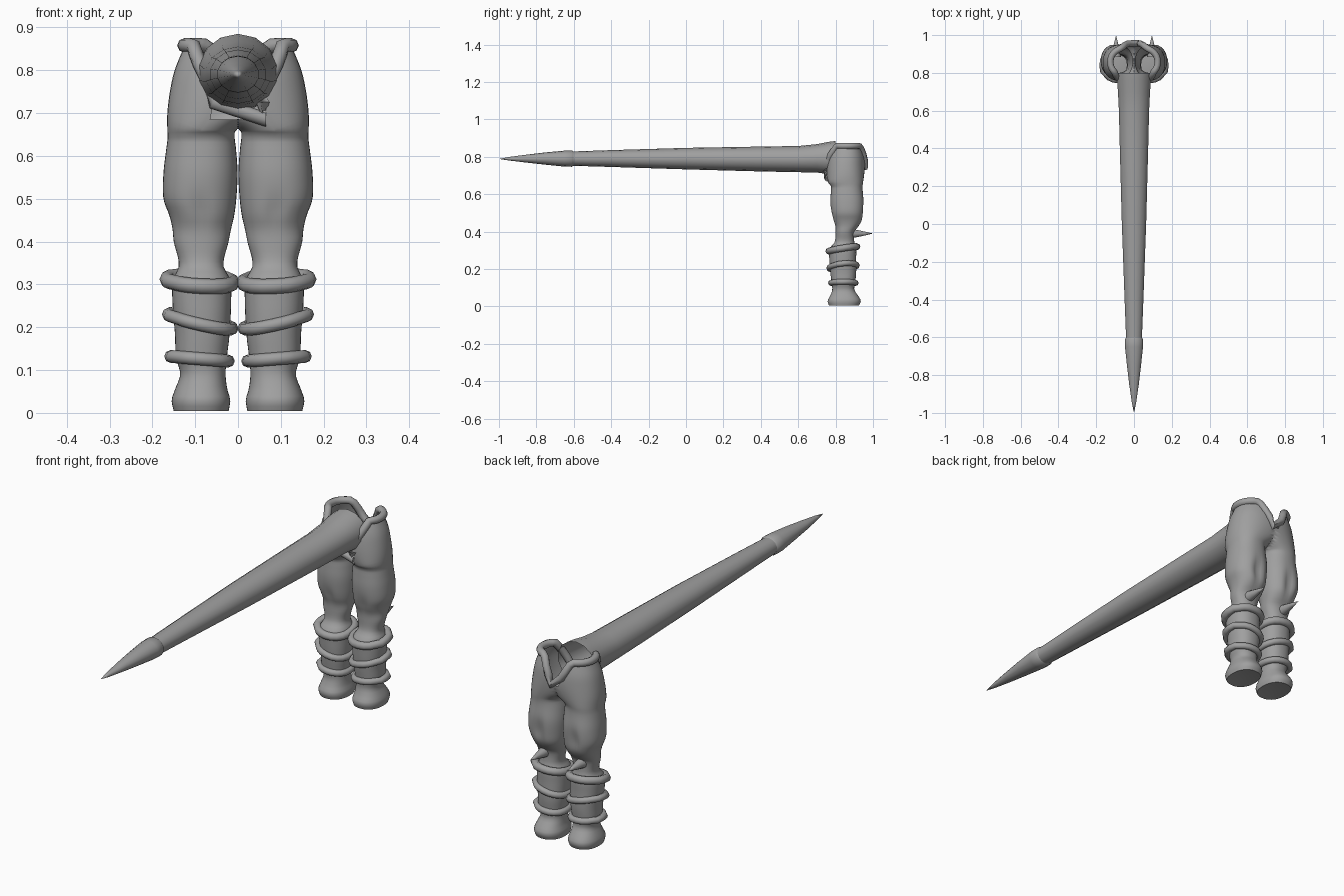
import bpy, bmesh, math
from mathutils import Vector

if "Cube" in bpy.data.objects:
    bpy.data.objects.remove(bpy.data.objects["Cube"])

grey = bpy.data.materials.new("plain grey")
grey.diffuse_color = (0.35, 0.35, 0.35, 1)
grey.use_nodes = True
grey.node_tree.nodes["Principled BSDF"].inputs["Base Color"].default_value = grey.diffuse_color


def finish(name, bm, angle=50):
    bmesh.ops.remove_doubles(bm, verts=bm.verts, dist=0.0003)
    bmesh.ops.recalc_face_normals(bm, faces=bm.faces)
    mesh = bpy.data.meshes.new(name)
    bm.to_mesh(mesh)
    bm.free()
    ob = bpy.data.objects.new(name, mesh)
    bpy.context.collection.objects.link(ob)
    mesh.materials.append(grey)
    bpy.ops.object.select_all(action='DESELECT')
    ob.select_set(True)
    bpy.context.view_layer.objects.active = ob
    bpy.ops.object.shade_smooth_by_angle(angle=math.radians(angle))
    return ob


def loft(rings, loop=False, cap_start=False):
    """Skin a list of closed rings."""
    bm = bmesh.new()
    vs = [[bm.verts.new(p) for p in ring] for ring in rings]
    n = len(vs[0])
    for k in range(len(vs) if loop else len(vs) - 1):
        a, b = vs[k], vs[(k + 1) % len(vs)]
        for i in range(n):
            j = (i + 1) % n
            bm.faces.new((a[i], a[j], b[j], b[i]))
    if cap_start:
        bm.faces.new(vs[0])
    return bm


def tube(path, r, sides=8):
    """Closed padded band along a loop of points."""
    rings = []
    for i, p in enumerate(path):
        t = (path[(i + 1) % len(path)] - path[i - 1]).normalized()
        side = t.cross(Vector((0, 0, 1))).normalized()
        up = side.cross(t)
        rings.append([p + r * (math.cos(a) * side + math.sin(a) * up)
                      for a in (2 * math.pi * s / sides for s in range(sides))])
    return loft(rings, loop=True)


def mirror(ob):
    m = ob.modifiers.new("mirror", 'MIRROR')
    m.use_clip = True
    m.merge_threshold = 0.0005


# Leg profile: height, inner x, outer x, front y, back y
LEG = [(0.004, .022, .150, .765, .925), (.03, .018, .155, .757, .935),
       (.055, .025, .147, .770, .922), (.09, .029, .135, .782, .900),
       (.13, .026, .145, .778, .905), (.18, .020, .147, .772, .910),
       (.26, .016, .153, .766, .910), (.31, .018, .152, .768, .910),
       (.345, .034, .138, .795, .900), (.40, .022, .150, .800, .902),
       (.43, .016, .153, .797, .925), (.46, .009, .160, .786, .943),
       (.50, .004, .174, .777, .950), (.56, .001, .174, .772, .952),
       (.62, .005, .167, .775, .945), (.645, .008, .164, .775, .944),
       (.66, .004, .165, .762, .946), (.70, -.06, .165, .754, .952),
       (.75, -.13, .159, .750, .957), (.80, -.148, .148, .755, .955),
       (.85, -.128, .128, .772, .942), (.90, -.11, .11, .79, .93)]


def profile(z):
    """Smoothly interpolated leg profile."""
    k = 0
    while k < len(LEG) - 2 and z > LEG[k + 1][0]:
        k += 1
    a, b = LEG[k], LEG[k + 1]
    c, d = LEG[max(k - 1, 0)], LEG[min(k + 2, len(LEG) - 1)]
    h = b[0] - a[0]
    t = (z - a[0]) / h
    out = []
    for i in range(1, 5):
        ma = h * (b[i] - c[i]) / (b[0] - c[0])
        mb = h * (d[i] - a[i]) / (d[0] - a[0])
        out.append((2*t**3 - 3*t**2 + 1) * a[i] + (t**3 - 2*t**2 + t) * ma
                   + (3*t**2 - 2*t**3) * b[i] + (t**3 - t**2) * mb)
    return out


def leg_point(z, ang, grow=0.0):
    xi, xo, yf, yb = profile(z)
    c, s = math.cos(ang), math.sin(ang)
    # calf cleft at the back, shallow knee groove at the front
    calf = math.exp(-((z - .50) / .06) ** 2 - ((ang - math.pi / 2) / .2) ** 2)
    knee = math.exp(-((z - .47) / .04) ** 2 - ((ang - 1.5 * math.pi) / .2) ** 2)
    f = 1 - .16 * calf - .08 * knee
    e = lambda v: math.copysign(abs(v) ** .88, v)
    x = (xi + xo) / 2 + ((xo - xi) / 2 + grow) * e(c)
    y = (yf + yb) / 2 + ((yb - yf) / 2 + grow) * e(s) * f
    return Vector((max(x, 0) if z > .655 else x, y, z))


def rim_height(ang):
    p = leg_point(.80, ang)
    dip = .685 + 1.4 * p.x if p.y < .855 else .745 + 1.4 * p.x
    return min(.858, dip)


# Legs running up into the open hips
N = 40
angles = [2 * math.pi * i / N for i in range(N)]
rows = [[leg_point(.004 + .651 * k / 56, a) for a in angles] for k in range(57)]
for k in range(1, 15):
    rows.append([leg_point(.655 + (rim_height(a) - .655) * k / 14, a) for a in angles])
bm = loft(rows, cap_start=True)
inner = [f for f in bm.faces if all(abs(v.co.x) < 1e-5 for v in f.verts)]
bmesh.ops.delete(bm, geom=inner, context='FACES')
# arched sole
sole = min(bm.faces, key=lambda f: f.calc_center_median().z)
res = bmesh.ops.poke(bm, faces=[sole])
for v in res['verts']:
    v.co.z += .012
mirror(finish("legs_and_hips", bm, 60))

# Padded waistband following the V-shaped opening
half = [a for a in [math.pi * (-.5 + i / 20) for i in range(21)]]
right = []
for a in half:
    p = leg_point(rim_height(a % (2 * math.pi)), a % (2 * math.pi))
    right.append(p)
left = [Vector((-p.x, p.y, p.z)) for p in reversed(right[1:-1])]
finish("waistband", tube(right + left, .017))

# Padded shin bands: height, outward tilt, backward tilt, thickness
for name, z, tx, ty, r in (("ankle_band", .126, .08, .0, .015),
                           ("shin_band", .213, .22, .10, .015),
                           ("knee_band", .308, .05, .16, .018)):
    path = []
    for i in range(20):
        a = 2 * math.pi * i / 20
        p = leg_point(z, a, .004 + (.009 if i in (0, 1, 19) else 0))
        p.z += tx * (p.x - .085) + ty * (p.y - .84)
        path.append(p)
    mirror(finish(name, tube(path, r)))

# Spikes behind the knees
bm = loft([[(.095 + r * math.cos(a), y, .39 + r * math.sin(a))
            for a in (2 * math.pi * i / 10 for i in range(10))]
           for y, r in ((.885, .026), (.925, .018), (.96, .010), (1.0, .0))])
mirror(finish("knee_spike", bm))


def lance(name, stations, sides=14):
    """Tapered part along y: y, half width, bottom z, top z."""
    return finish(name, loft([[(w * math.cos(a), y, (lo + hi) / 2 + (hi - lo) / 2 * math.sin(a))
                               for a in (2 * math.pi * (i + .5) / sides for i in range(sides))]
                              for y, w, lo, hi in stations]))


# Long tapered shaft with a flared open base, and its pointed tip
lance("shaft", [(.80, .094, .705, .885), (.76, .092, .708, .880), (.70, .087, .716, .868),
                (.60, .082, .718, .858), (.40, .077, .722, .855), (0, .066, .733, .848),
                (-.40, .051, .746, .836), (-.63, .042, .753, .828)])
lance("tip", [(-.60, .042, .754, .828), (-.61, .049, .747, .834), (-.65, .049, .748, .833),
              (-.75, .038, .758, .824), (-.85, .026, .769, .812), (-.95, .011, .781, .799),
              (-1.0, .0, .789, .789)])
